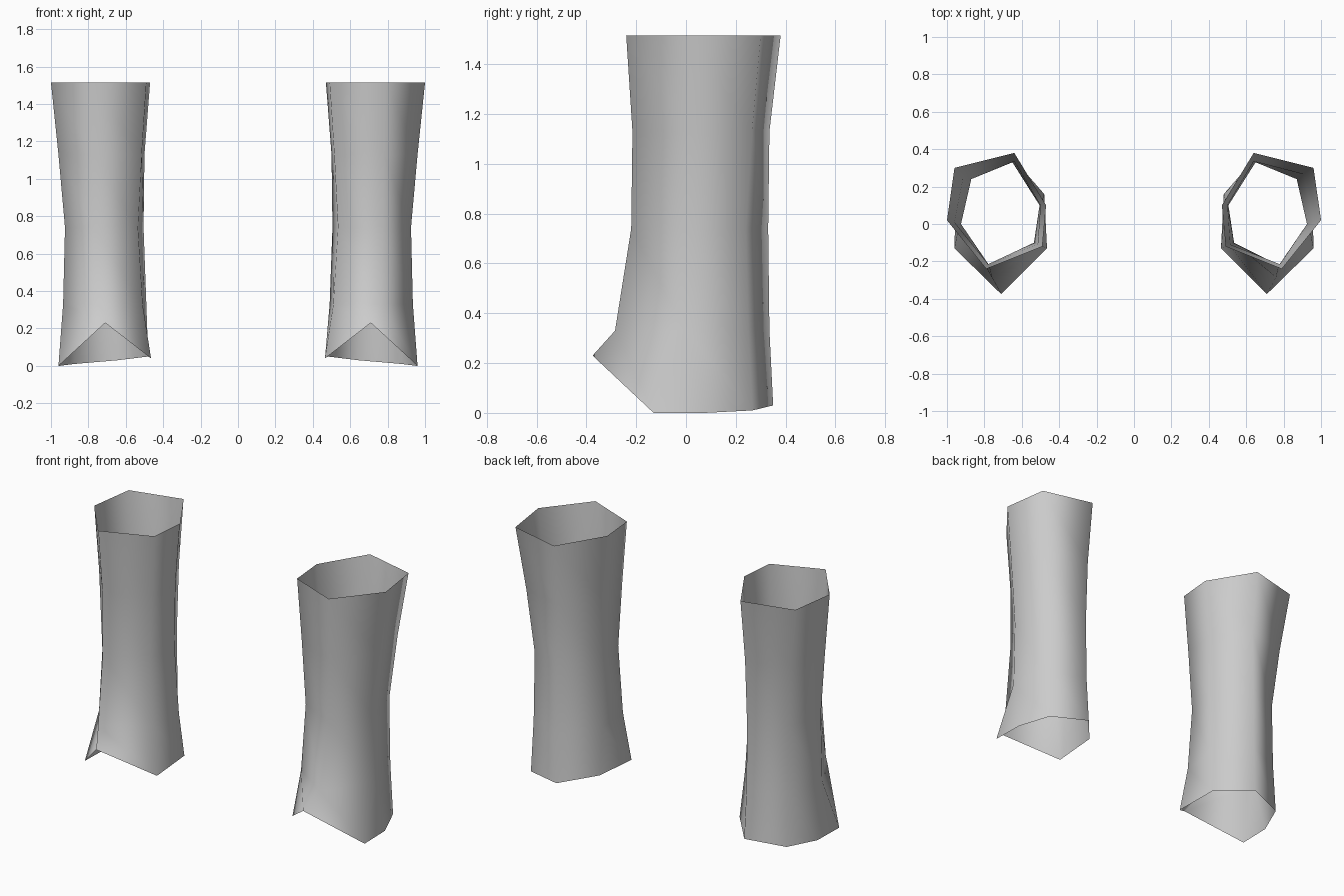
import bpy
import bmesh

cube = bpy.data.objects.get("Cube")
if cube:
    bpy.data.objects.remove(cube, do_unlink=True)

# One plain grey for both tubes
grey = bpy.data.materials.new("plain grey")
grey.use_nodes = True
colour = (.6, .6, .6, 1)
grey.diffuse_color = colour
grey.node_tree.nodes["Principled BSDF"].inputs["Base Color"].default_value = colour

# Six-sided cross-sections of the left sleeve, from the top down.
# Corner order: front, outer, outer back, back, inner, inner front.
sections = [
    (1.515, [(.79, -.24), (1, .02), (.96, .3), (.64, .38), (.47, .1), (.49, -.12)]),
    (1.13, [(.78, -.215), (.96, .01), (.91, .265), (.64, .335), (.5, .1), (.515, -.11)]),
    (.74, [(.775, -.22), (.925, 0), (.87, .24), (.65, .33), (.505, .1), (.535, -.1)]),
    (.33, [(.76, -.285), (.935, 0), (.87, .25), (.65, .335), (.49, .12), (.51, -.11)]),
]

# Lower rim: the front corner lifts, and the outer corner splits in two
lower_rim = [
    (.71, -.375, .23), (.96, -.13, 0), (.955, .076, 0), (.877, .267, .01),
    (.645, .35, .03), (.48, .16, .05), (.465, -.13, .04),
]


def build_sleeve(name, side):
    """Skin the cross-sections into an open tube on one side."""
    bm = bmesh.new()
    rings = []
    for height, corners in sections:
        ring = [bm.verts.new((side * x, y, height)) for x, y in corners]
        # the outer corner feeds both outer corners of the lower rim
        rings.append(ring[:2] + ring[1:])
    rings.append([bm.verts.new((side * x, y, z)) for x, y, z in lower_rim])

    for upper, lower in zip(rings, rings[1:]):
        count = len(upper)
        for i in range(count):
            j = (i + 1) % count
            loop = [upper[i], lower[i], lower[j], upper[j]]
            loop = list(dict.fromkeys(loop))
            if len(loop) < 3:
                continue
            if side < 0:
                loop.reverse()
            bm.faces.new(loop).smooth = True

    mesh = bpy.data.meshes.new(name)
    bm.to_mesh(mesh)
    bm.free()
    mesh.materials.append(grey)
    sleeve = bpy.data.objects.new(name, mesh)
    bpy.context.collection.objects.link(sleeve)
    return sleeve


# Mirrored pair
build_sleeve("left_leg_sleeve", 1)
build_sleeve("right_leg_sleeve", -1)
